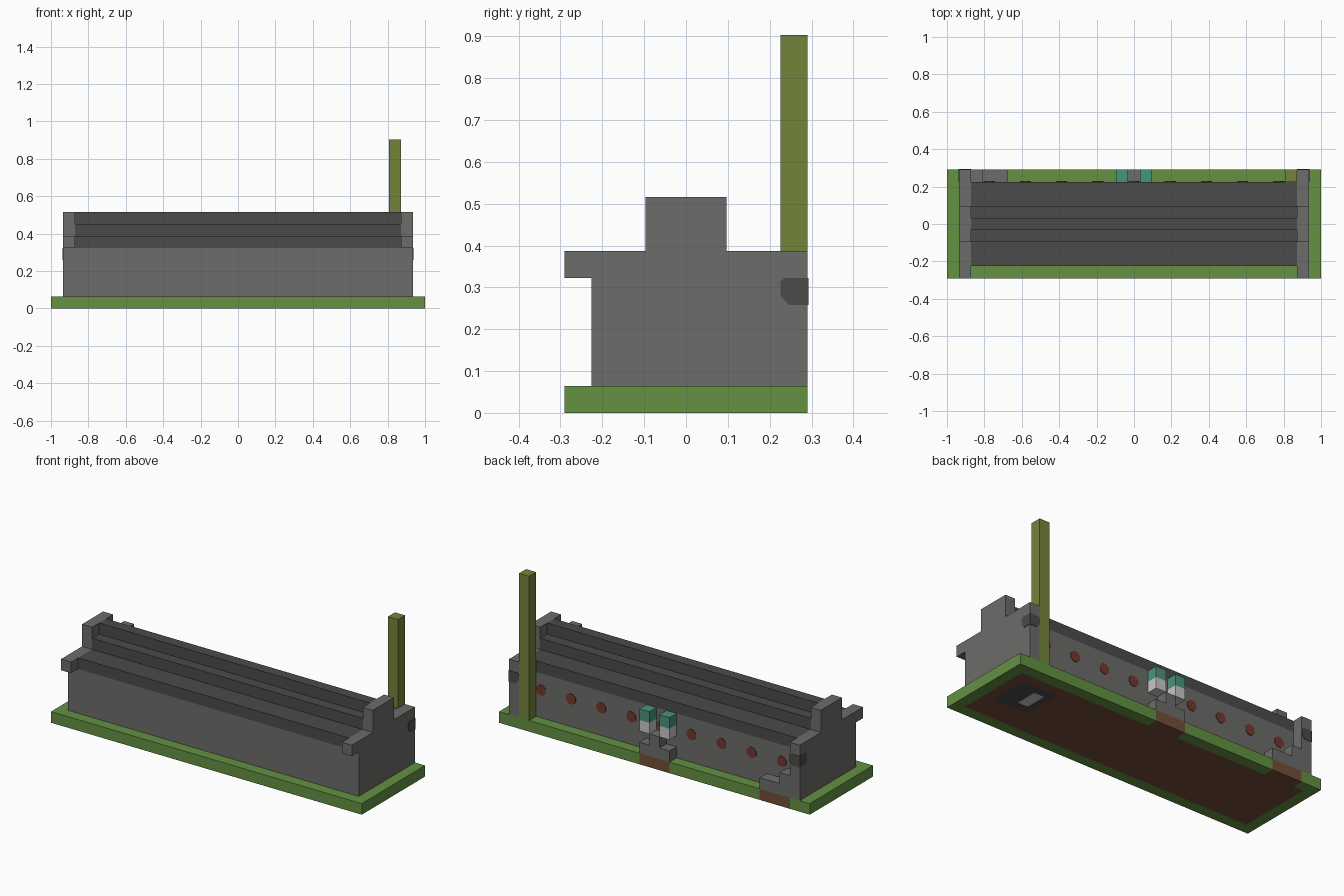
import bpy, bmesh, math
from mathutils import Matrix, Vector

old = bpy.data.objects.get("Cube")
if old:
    bpy.data.objects.remove(old, do_unlink=True)

U = 2 / 31  # one block


def material(name, r, g, b):
    m = bpy.data.materials.new(name)
    m.use_nodes = True
    m.diffuse_color = (r, g, b, 1)
    m.node_tree.nodes["Principled BSDF"].inputs["Base Color"].default_value = (r, g, b, 1)
    return m


stone = material("grey stone", 0.15, 0.15, 0.145)
slate = material("dark slate", 0.07, 0.07, 0.07)
grass = material("grass green", 0.125, 0.285, 0.055)
soil = material("brown soil", 0.17, 0.076, 0.04)
olive = material("olive green", 0.175, 0.23, 0.042)
teal = material("teal", 0.07, 0.29, 0.2)
white = material("off white", 0.58, 0.58, 0.58)
red = material("dull red", 0.17, 0.038, 0.027)


def finish(name, bm, *mats):
    bmesh.ops.recalc_face_normals(bm, faces=bm.faces)
    bmesh.ops.scale(bm, vec=(U, U, U), verts=bm.verts)
    mesh = bpy.data.meshes.new(name)
    bm.to_mesh(mesh)
    bm.free()
    for m in mats:
        mesh.materials.append(m)
    obj = bpy.data.objects.new(name, mesh)
    bpy.context.collection.objects.link(obj)
    return obj


def box_mesh(x, y, z):
    bm = bmesh.new()
    bmesh.ops.create_cube(bm, size=1)
    for v in bm.verts:
        v.co = Vector(r[0] if c < 0 else r[1] for r, c in zip((x, y, z), v.co))
    return bm


def box(name, x, y, z, mat):
    return finish(name, box_mesh(x, y, z), mat)


def prism(name, profile, start, end, mat, axis="x"):
    """Extrude a (side, height) profile along x or y."""
    bm = bmesh.new()
    place = (lambda s, z: (start, s, z)) if axis == "x" else (lambda s, z: (s, start, z))
    face = bm.faces.new([bm.verts.new(place(s, z)) for s, z in profile])
    new = bmesh.ops.extrude_face_region(bm, geom=[face])["geom"]
    d = end - start
    move = (d, 0, 0) if axis == "x" else (0, d, 0)
    bmesh.ops.translate(bm, vec=move, verts=[g for g in new if isinstance(g, bmesh.types.BMVert)])
    return finish(name, bm, mat)


# Ground slab, cut so that soil and the floor hatch are faces of it
bm = box_mesh((-15.5, 15.5), (-4.5, 4.5), (0, 1))
cuts = [((1, 0, 0), c) for c in (-14.5, -13.5, -10.5, -1.5, 1.5, 10.1, 10.7, 11.7, 13.5, 14.5)]
cuts += [((0, 1, 0), c) for c in (-3.5, -1.1, -0.3, 1.7, 2.5, 3.5)]
for n, c in cuts:
    bmesh.ops.bisect_plane(bm, geom=bm.verts[:] + bm.edges[:] + bm.faces[:],
                           plane_co=Vector(n) * c, plane_no=n)
for f in bm.faces:
    p = f.calc_center_median()
    under = p.z < 0.01
    plot = p.y > 3.5 and (abs(p.x) < 1.5 or -13.5 < p.x < -10.5)
    if plot and p.z < 0.9:
        f.material_index = 1
    elif under and abs(p.x) < 14.5 and abs(p.y) < 3.5:
        f.material_index = 1
        if 10.1 < p.x < 13.5 and -1.1 < p.y < 2.5:
            f.material_index = 3 if 10.7 < p.x < 11.7 and -0.3 < p.y < 1.7 else 2
finish("ground_slab", bm, grass, soil, slate, white)

# Hall and stepped roof
box("hall_walls", (-13.5, 13.5), (-3.5, 3.5), (1, 5), stone)
half = [(3.5, 5), (3.5, 6), (1.5, 6), (1.5, 7), (0.5, 7), (0.5, 8)]
prism("stepped_roof", half + [(-y, z) for y, z in reversed(half)], -13.5, 13.5, slate)

# End walls with their dark corner stones
gable = [(-3.5, 1), (4.5, 1), (4.5, 6), (1.5, 6), (1.5, 8), (-1.5, 8),
         (-1.5, 6), (-4.5, 6), (-4.5, 5), (-3.5, 5)]
for side, s in (("left", 1), ("right", -1)):
    prism(side + "_end_wall", gable, 13.5 * s, 14.5 * s, stone)
    patch = [(4.54, 4), (3.8, 4), (3.5, 4.35), (3.5, 4.85), (3.65, 5), (4.54, 5)]
    prism(side + "_corner_stone_side", patch, 14.4 * s, 14.54 * s, slate)
    prism(side + "_corner_stone_back", [((y + 10) * s, z) for y, z in patch],
          4.4, 4.54, slate, "y")

# Row of red studs on the back wall
for i in range(-4, 5):
    bm = bmesh.new()
    turn = Matrix.Rotation(math.pi / 2, 4, "X") @ Matrix.Rotation(math.pi / 8, 4, "Z")
    bmesh.ops.create_cone(bm, cap_ends=True, segments=8, radius1=0.5, radius2=0.5, depth=0.1,
                          matrix=Matrix.Translation((i * 3, 3.5, 3.5)) @ turn)
    finish("red_stud", bm, red)

# Tall pole
box("pole", (12.5, 13.5), (3.5, 4.5), (1, 14), olive)

# Middle pedestal with two hanging lamps
prism("pedestal", [(-1.5, 1), (1.5, 1), (1.5, 2), (0.5, 2), (0.5, 3),
                   (-0.5, 3), (-0.5, 2), (-1.5, 2)], 3.5, 4.5, stone, "y")
for side, s in (("left", 1), ("right", -1)):
    span = (s - 0.5, s + 0.5)
    box(side + "_lamp_body", span, (3.5, 4.5), (3, 4), white)
    box(side + "_lamp_cap", span, (3.5, 4.5), (4, 5), teal)

# Corner steps
prism("corner_steps", [(-13.5, 1), (-10.5, 1), (-10.5, 2), (-12.5, 2),
                       (-12.5, 3), (-13.5, 3)], 3.5, 4.5, stone, "y")
